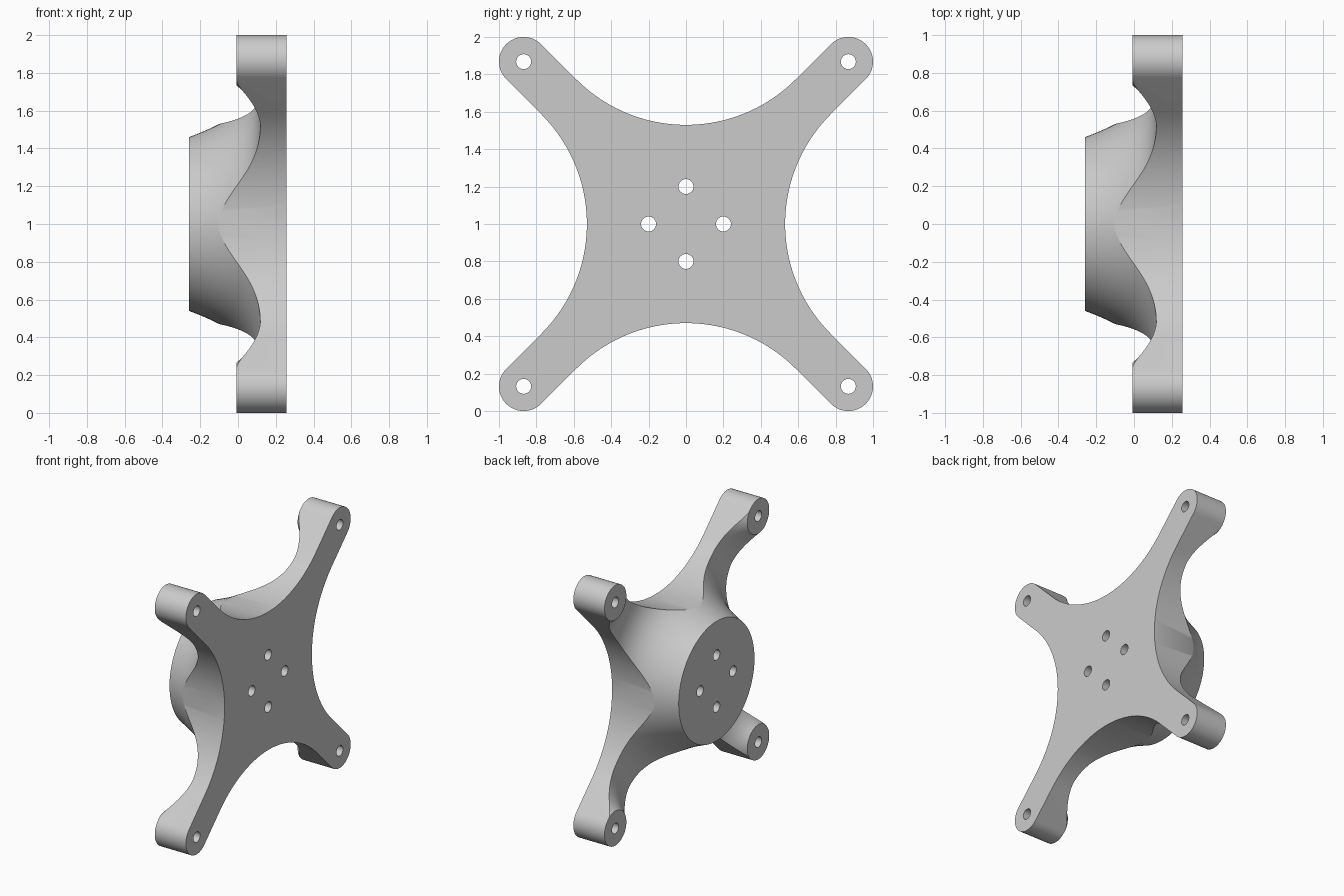
import bpy, bmesh, math
from mathutils import Vector, Matrix
from mathutils.geometry import interpolate_bezier

MID = 1.0            # height of the central axis, which runs along x
FRONT, BACK, FLOOR = 0.257, -0.26, 0.118
ARM, CAP = 0.868, 0.132
HOLE = 0.04

if "Cube" in bpy.data.objects:
    bpy.data.objects.remove(bpy.data.objects["Cube"])

grey = bpy.data.materials.new("plain_grey")
grey.use_nodes = True
grey.diffuse_color = (0.6, 0.6, 0.6, 1)
grey.node_tree.nodes["Principled BSDF"].inputs["Base Color"].default_value = grey.diffuse_color


def make_object(name, bm):
    bmesh.ops.recalc_face_normals(bm, faces=bm.faces)
    mesh = bpy.data.meshes.new(name)
    bm.to_mesh(mesh)
    bm.free()
    mesh.materials.append(grey)
    obj = bpy.data.objects.new(name, mesh)
    bpy.context.collection.objects.link(obj)
    return obj


def lathe(name, profile, y=0.0, z=0.0, steps=96):
    """Closed solid turned about an x-parallel axis from (radius, x) points."""
    bm = bmesh.new()
    rings = []
    for r, x in profile:
        angles = [math.tau * i / steps for i in range(steps)]
        rings.append([bm.verts.new((x, y + r * math.cos(a), MID + z + r * math.sin(a)))
                      for a in angles])
    for a, b in zip(rings, rings[1:]):
        for i in range(steps):
            j = (i + 1) % steps
            bm.faces.new((a[i], a[j], b[j], b[i]))
    bm.faces.new(rings[0])
    bm.faces.new(rings[-1])
    return make_object(name, bm)


def combine(target, tool, operation):
    mod = target.modifiers.new(operation, 'BOOLEAN')
    mod.operation, mod.solver, mod.object = operation, 'EXACT', tool
    bpy.context.view_layer.objects.active = target
    bpy.ops.object.modifier_apply(modifier=mod.name)
    bpy.data.objects.remove(tool)


def arc(cy, cz, radius, start, end, count):
    return [Vector((cy + radius * math.cos(start + (end - start) * i / count),
                    cz + radius * math.sin(start + (end - start) * i / count)))
            for i in range(count + 1)]


# Flared hub with a flat floor running out under the arms
flare = interpolate_bezier(Vector((0.46, BACK)), Vector((0.56, 0.01)),
                           Vector((0.66, FLOOR)), Vector((0.88, FLOOR)), 24)
body = lathe("cross_bracket", [(p[0], p[1]) for p in flare] + [(1.6, FLOOR), (1.6, 0.5)])

# Round pads at the arm ends, each with a concave fillet down to the floor
corners = [(sy * ARM, sz * ARM) for sy in (-1, 1) for sz in (-1, 1)]
reach, bend = 0.405, 0.354
fillet = []
for i in range(17):
    d = CAP + 0.002 + (reach - CAP) * i / 16
    fillet.append((d, FLOOR + 0.001 - bend + math.sqrt(bend ** 2 - (reach - d) ** 2)
                   - 2 * (math.sqrt(bend ** 2 - (reach - d) ** 2) - bend)))
fillet = [(d, FLOOR + 0.001 - (bend - math.sqrt(bend ** 2 - (reach - d) ** 2)))
          for d, _ in fillet]
for y, z in corners:
    combine(body, lathe("pad", fillet + [(reach, 0.45)], y, z, 72), 'UNION')

# Four-armed outline: a wide notch and a round cap, repeated by quarter turns
notch_z, notch_r = 1.358, 0.828
half = math.pi / 4
quarter = (arc(0, notch_z, notch_r, -3 * half, -half, 40)
           + arc(ARM, ARM, CAP, 3 * half, -half, 32))
bm = bmesh.new()
outline = []
for turn in range(4):
    spin = Matrix.Rotation(-turn * math.pi / 2, 2)
    for p in quarter:
        q = spin @ p
        outline.append(bm.verts.new((-0.5, q.x, MID + q.y)))
face = bm.faces.new(outline)
extruded = bmesh.ops.extrude_face_region(bm, geom=[face])
moved = [v for v in extruded["geom"] if isinstance(v, bmesh.types.BMVert)]
bmesh.ops.translate(bm, verts=moved, vec=(0.5 + FRONT, 0, 0))
combine(body, make_object("outline", bm), 'INTERSECT')

# Through holes in the hub and the arm ends
for y, z in corners + [(0.2, 0), (-0.2, 0), (0, 0.2), (0, -0.2)]:
    combine(body, lathe("hole", [(HOLE, -0.6), (HOLE, 0.6)], y, z, 32), 'DIFFERENCE')

bpy.ops.object.select_all(action='DESELECT')
body.select_set(True)
bpy.context.view_layer.objects.active = body
bpy.ops.object.shade_smooth_by_angle(angle=math.radians(30))
